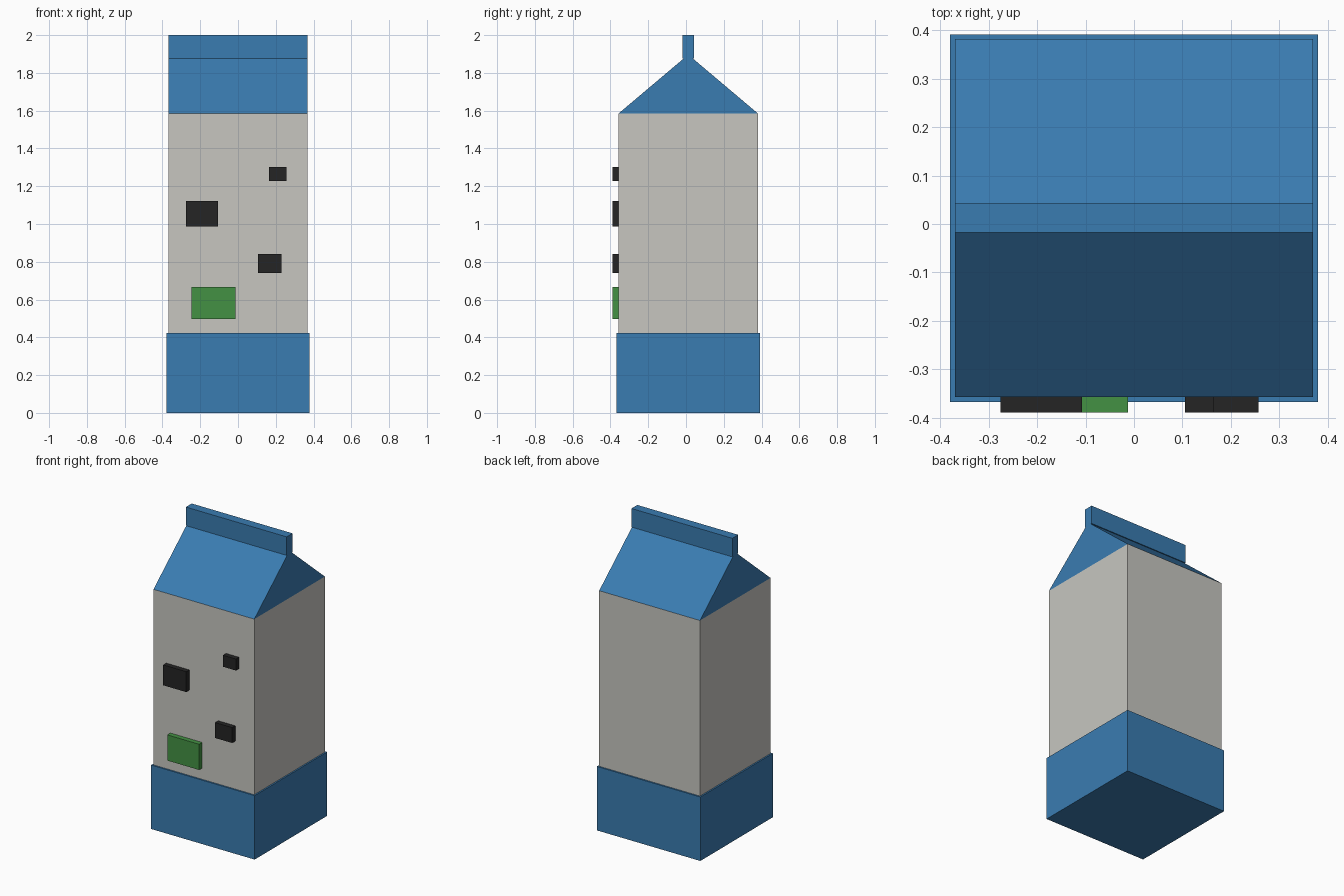
import bpy, bmesh

if "Cube" in bpy.data.objects:
    bpy.data.objects.remove(bpy.data.objects["Cube"])


def material(name, rgb):
    m = bpy.data.materials.new(name)
    m.diffuse_color = (*rgb, 1)
    m.use_nodes = True
    m.node_tree.nodes["Principled BSDF"].inputs["Base Color"].default_value = m.diffuse_color
    return m


BLUE = material("carton blue", (0.042, 0.2, 0.44))
WHITE = material("carton off white", (0.57, 0.565, 0.53))
BLACK = material("patch black", (0.018, 0.018, 0.018))
GREEN = material("grass green", (0.057, 0.285, 0.057))


def extrude_x(name, profile, x0, x1, mat):
    """Extrude a closed (y, z) profile from x0 to x1."""
    bm = bmesh.new()
    face = bm.faces.new([bm.verts.new((x0, y, z)) for y, z in profile])
    ext = bmesh.ops.extrude_face_region(bm, geom=[face])["geom"]
    bmesh.ops.translate(bm, vec=(x1 - x0, 0, 0),
                        verts=[v for v in ext if isinstance(v, bmesh.types.BMVert)])
    bmesh.ops.recalc_face_normals(bm, faces=bm.faces)
    mesh = bpy.data.meshes.new(name)
    bm.to_mesh(mesh)
    bm.free()
    mesh.materials.append(mat)
    obj = bpy.data.objects.new(name, mesh)
    bpy.context.collection.objects.link(obj)
    return obj


def box(name, x, y, z, mat):
    return extrude_x(name, [(y[0], z[0]), (y[1], z[0]), (y[1], z[1]), (y[0], z[1])],
                     x[0], x[1], mat)


# carton body and the slightly wider base band
box("carton_body", (-0.369, 0.369), (-0.357, 0.381), (0.01, 1.585), WHITE)
box("base_band", (-0.379, 0.379), (-0.367, 0.391), (0, 0.423), BLUE)

# gabled top and sealed fin
extrude_x("gable_top", [(-0.357, 1.585), (0.381, 1.585), (0.034, 1.878), (-0.01, 1.878)],
          -0.369, 0.369, BLUE)
box("sealed_fin", (-0.369, 0.369), (-0.018, 0.043), (1.877, 2.0), BLUE)

# raised patches on the front
patches = [
    ("large_patch", (-0.275, -0.107), (0.987, 1.122), BLACK),
    ("lower_patch", (0.105, 0.230), (0.740, 0.842), BLACK),
    ("upper_patch", (0.163, 0.257), (1.227, 1.303), BLACK),
    ("grass_patch", (-0.245, -0.012), (0.497, 0.667), GREEN),
]
for name, x, z, mat in patches:
    box(name, x, (-0.389, -0.35), z, mat)
